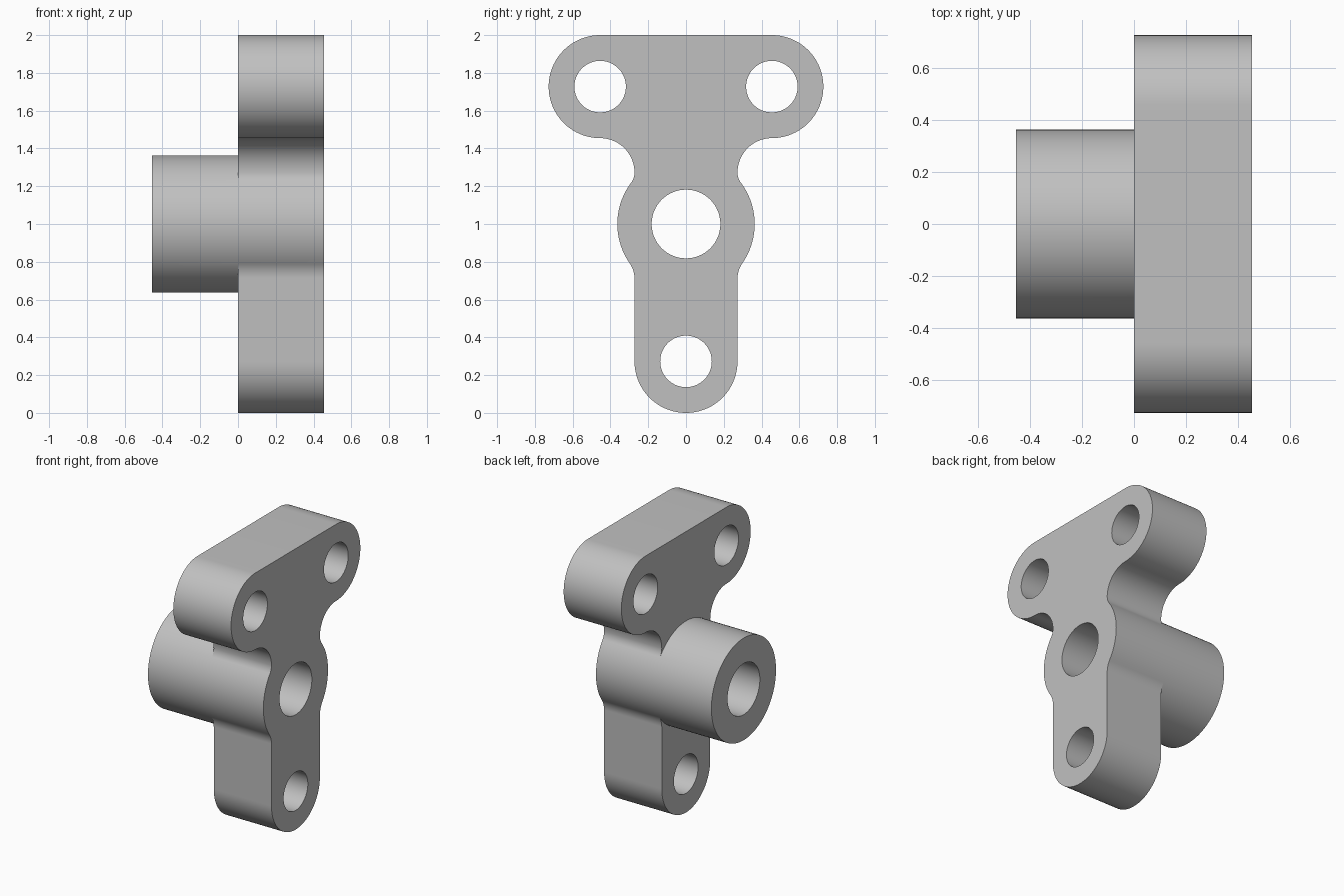
import bpy, bmesh
from math import sin, cos, radians, degrees, atan2, sqrt

default = bpy.data.objects.get("Cube")
if default:
    bpy.data.objects.remove(default)

U = 1 / 11            # design unit
HALF = 5              # half thickness along x, in units
AXIS = 11             # height of the boss axis


def arc(y, z, r, start, end):
    """Points on an arc in the side plane, angles in degrees."""
    n = max(2, round(abs(end - start) / 4))
    angles = [radians(start + (end - start) * i / n) for i in range(n + 1)]
    return [(y + r * cos(a), z + r * sin(a)) for a in angles]


def mirror(points):
    return [(-y, z) for y, z in reversed(points)]


def tidy(points):
    """Drop coincident neighbours from a closed loop."""
    return [p for i, p in enumerate(points)
            if abs(p[0] - points[i - 1][0]) + abs(p[1] - points[i - 1][1]) > 1e-4]


def ring(points, x):
    return [bm.verts.new((x * U, y * U, z * U)) for y, z in tidy(points)]


def wall(points, x0, x1):
    a, b = ring(points, x0), ring(points, x1)
    for i in range(len(a)):
        bm.faces.new((a[i - 1], a[i], b[i], b[i - 1]))


def cap(loops, x):
    edges = []
    for points in loops:
        vs = ring(points, x)
        edges += [bm.edges.new((vs[i - 1], vs[i])) for i in range(len(vs))]
    bmesh.ops.triangle_fill(bm, edges=edges, use_beauty=True, normal=(1, 0, 0))


# Right half of the plate outline: lobe, neck, boss flank and foot
upper_blend, lower_blend = 1, 1.5
drop = sqrt(7 + 2 * lower_blend)
up = degrees(atan2(3, 4))
down = degrees(atan2(drop, 3 + lower_blend))
head = (arc(5, 19, 3, 90, -90) + arc(5, 14, 2, 90, 180)
        + arc(4, 14, upper_blend, 180, 180 + up))
flank = arc(0, AXIS, 4, up, -down)
foot = (arc(3 + lower_blend, AXIS - drop, lower_blend, 180 - down, 180)
        + arc(0, 3, 3, 0, -90))
half = head + flank + foot
outline = half + mirror(half)

# Boss circle shares its flanks with the plate outline
boss_top = arc(0, AXIS, 4, up, 180 - up)
boss_under = arc(0, AXIS, 4, 180 + down, 360 - down)
boss = flank + boss_under[::-1] + mirror(flank) + boss_top[::-1]

# Holes
bore = arc(0, AXIS, 2, 0, 360)
left_hole, right_hole = arc(5, 19, 1.5, 0, 360), arc(-5, 19, 1.5, 0, 360)
foot_hole = arc(0, 3, 1.5, 0, 360)
bolt_holes = [left_hole, right_hole, foot_hole]

bm = bmesh.new()
# Plate
wall(outline, 0, HALF)
for hole in bolt_holes:
    wall(hole, 0, HALF)
cap([outline, bore] + bolt_holes, HALF)
cap([head + boss_top + mirror(head), left_hole, right_hole], 0)
cap([boss_under + foot + mirror(foot), foot_hole], 0)
# Boss and through bore
wall(boss, -HALF, 0)
wall(bore, -HALF, HALF)
cap([boss, bore], -HALF)

bmesh.ops.remove_doubles(bm, verts=bm.verts[:], dist=1e-5)
bmesh.ops.recalc_face_normals(bm, faces=bm.faces[:])
mesh = bpy.data.meshes.new("bracket_plate_with_boss")
bm.to_mesh(mesh)
bm.free()

# Grey metal
grey = bpy.data.materials.new("plain_grey")
grey.use_nodes = True
colour = (0.53, 0.53, 0.53, 1)
grey.diffuse_color = colour
grey.node_tree.nodes["Principled BSDF"].inputs["Base Color"].default_value = colour
mesh.materials.append(grey)

bracket = bpy.data.objects.new("bracket_plate_with_boss", mesh)
bpy.context.collection.objects.link(bracket)
bpy.ops.object.select_all(action="DESELECT")
bracket.select_set(True)
bpy.context.view_layer.objects.active = bracket
bpy.ops.object.shade_smooth_by_angle(angle=radians(35))
